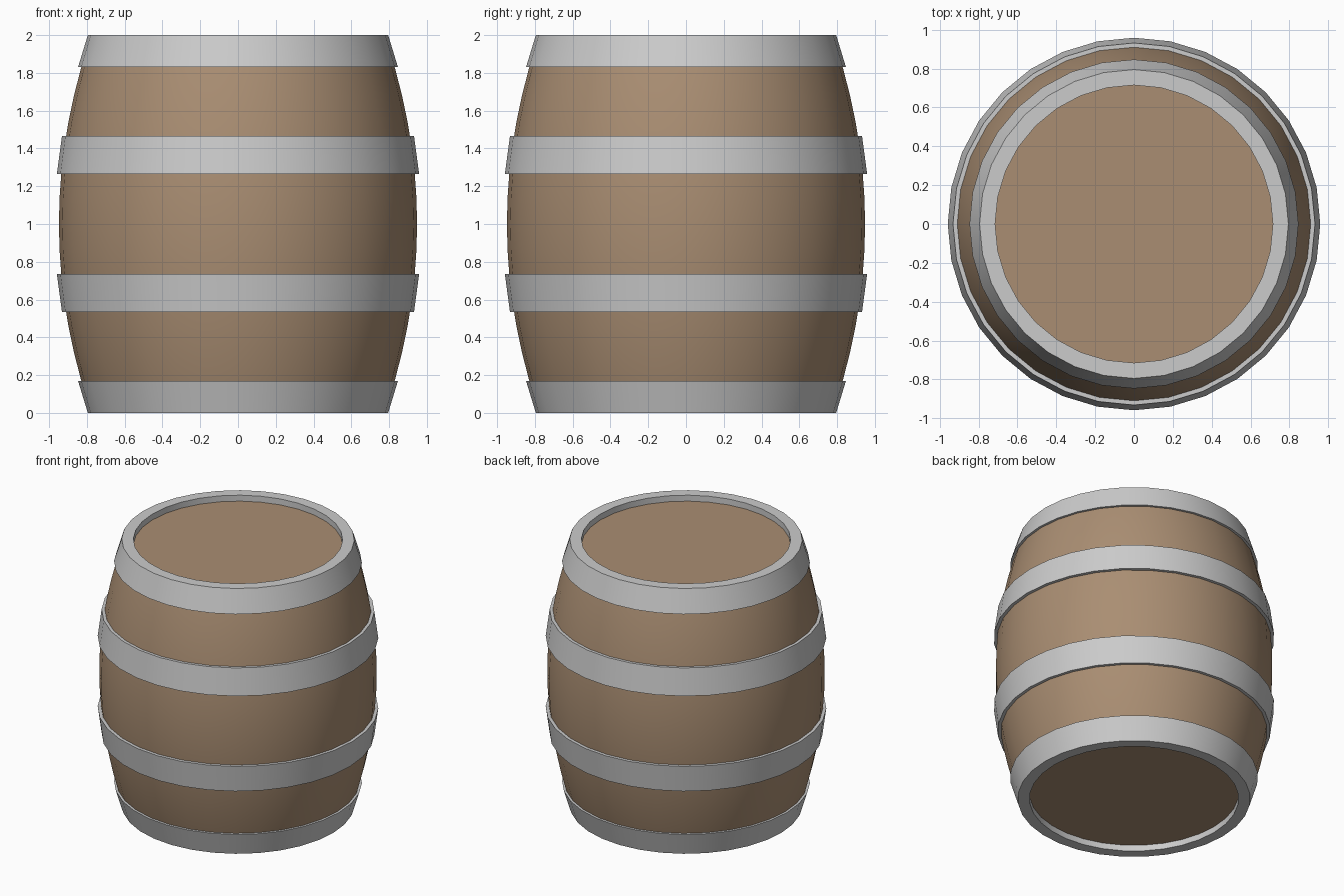
import bpy, bmesh
from math import sin, cos, pi, radians

if "Cube" in bpy.data.objects:
    bpy.data.objects.remove(bpy.data.objects["Cube"])

SIDES = 32


def lathe(name, profile, closed=True, material=None):
    """Spin an (r, z) profile around z; open profiles are capped at both ends."""
    bm = bmesh.new()
    rings = [[bm.verts.new((r * cos(2 * pi * i / SIDES), r * sin(2 * pi * i / SIDES), z))
              for i in range(SIDES)] for r, z in profile]
    pairs = list(zip(rings, rings[1:]))
    if closed:
        pairs.append((rings[-1], rings[0]))
    for a, b in pairs:
        for i in range(SIDES):
            j = (i + 1) % SIDES
            bm.faces.new((a[i], a[j], b[j], b[i]))
    if not closed:
        bm.faces.new(rings[0][::-1])
        bm.faces.new(rings[-1])
    bmesh.ops.recalc_face_normals(bm, faces=bm.faces)
    mesh = bpy.data.meshes.new(name)
    bm.to_mesh(mesh)
    bm.free()
    obj = bpy.data.objects.new(name, mesh)
    bpy.context.collection.objects.link(obj)
    if material:
        mesh.materials.append(material)
    bpy.ops.object.select_all(action='DESELECT')
    obj.select_set(True)
    bpy.context.view_layer.objects.active = obj
    bpy.ops.object.shade_smooth_by_angle(angle=radians(30))
    return obj


def bulge(z):
    return 0.948 - 0.172 * (z - 1) ** 2


wood = bpy.data.materials.new("wood")
wood.diffuse_color = (0.40, 0.27, 0.17, 1)
wood.use_nodes = True
wood.node_tree.nodes["Principled BSDF"].inputs["Base Color"].default_value = wood.diffuse_color

# Bulging wooden body with recessed flat heads at both ends
low, high, steps = 0.045, 1.955, 14
heights = [low + (high - low) * i / steps for i in range(steps + 1)]
lathe("barrel_body", [(bulge(z), z) for z in heights], closed=False, material=wood)

# Metal hoops, given for the upper half and mirrored about mid-height
end_hoop = [(0.715, 1.93), (0.715, 2.0), (0.795, 2.0), (0.847, 1.83), (0.80, 1.83)]
middle_hoop = [(0.89, 1.465), (0.932, 1.465), (0.959, 1.265), (0.91, 1.265)]
for part, profile in (("end_hoop", end_hoop), ("middle_hoop", middle_hoop)):
    lathe("upper_" + part, profile)
    lathe("lower_" + part, [(r, 2 - z) for r, z in profile])
